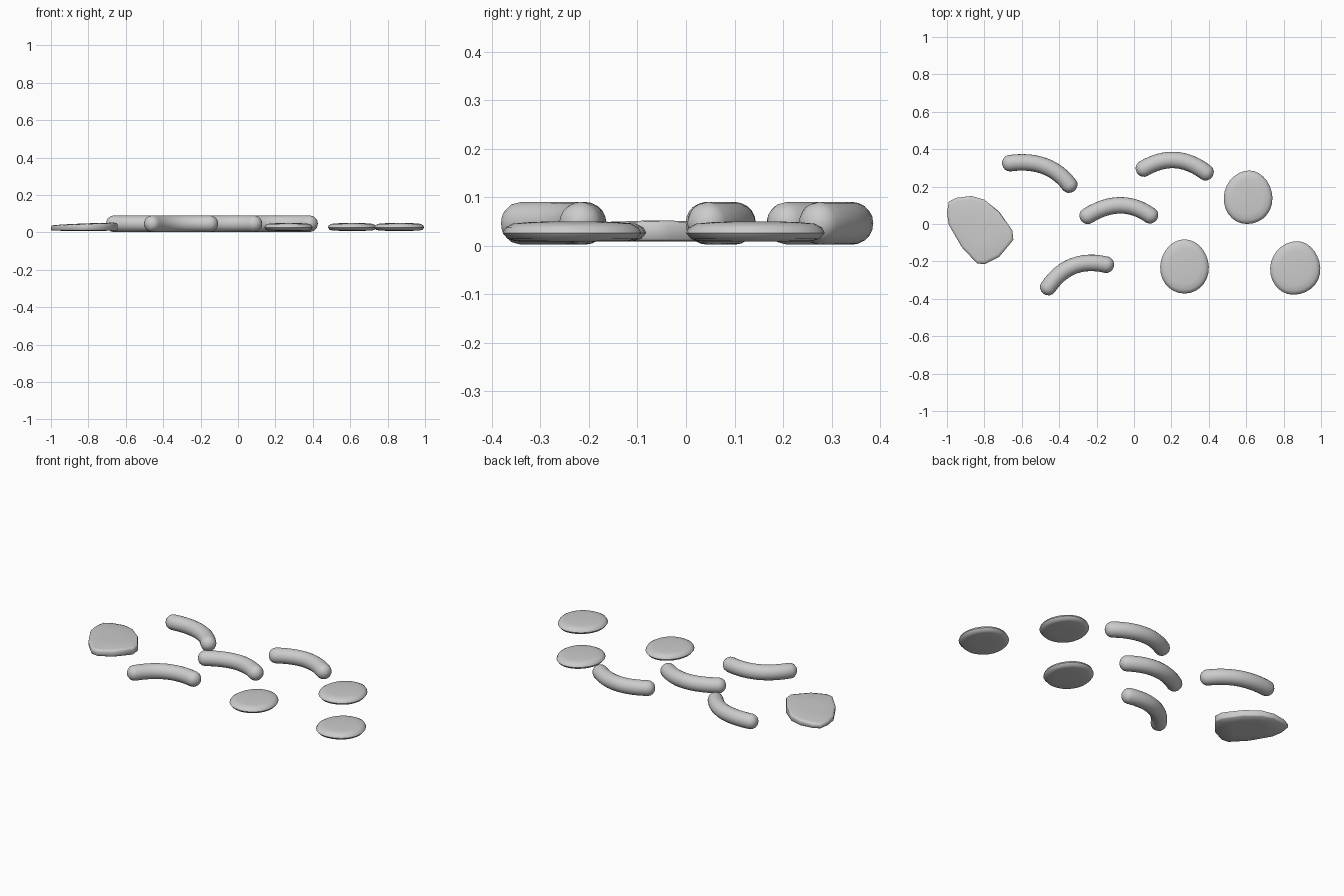
import bpy, bmesh, math
from mathutils import Vector

if "Cube" in bpy.data.objects:
    bpy.data.objects.remove(bpy.data.objects["Cube"], do_unlink=True)

grey = bpy.data.materials.new("plain_grey")
grey.use_nodes = True
colour = (0.6, 0.6, 0.6, 1)
grey.diffuse_color = colour
grey.node_tree.nodes["Principled BSDF"].inputs["Base Color"].default_value = colour


def loft(name, rings, angle):
    """Skin a list of closed rings, cap both ends and shade it."""
    bm = bmesh.new()
    loops = [[bm.verts.new(p) for p in ring] for ring in rings]
    n = len(loops[0])
    for a, b in zip(loops, loops[1:]):
        for i in range(n):
            j = (i + 1) % n
            bm.faces.new((a[i], a[j], b[j], b[i]))
    bm.faces.new(loops[0])
    bm.faces.new(loops[-1])
    bmesh.ops.recalc_face_normals(bm, faces=bm.faces)
    mesh = bpy.data.meshes.new(name)
    bm.to_mesh(mesh)
    bm.free()
    mesh.materials.append(grey)
    ob = bpy.data.objects.new(name, mesh)
    bpy.context.collection.objects.link(ob)
    bpy.ops.object.select_all(action='DESELECT')
    ob.select_set(True)
    bpy.context.view_layer.objects.active = ob
    bpy.ops.object.shade_smooth_by_angle(angle=math.radians(angle))


def sausage(name, start, mid, end, r=0.044, sides=20):
    """Bent tube through three points with rounded ends."""
    s, m, e = (Vector((*p, r + 0.002)) for p in (start, mid, end))
    c = 2 * m - (s + e) / 2
    stations = [(0, a) for a in (-85, -65, -45, -22)]
    stations += [(i / 12, 0) for i in range(13)]
    stations += [(1, a) for a in (22, 45, 65, 85)]
    rings = []
    for t, deg in stations:
        tangent = ((c - s) * (1 - t) + (e - c) * t).normalized()
        side = Vector((-tangent.y, tangent.x, 0))
        a = math.radians(deg)
        p = s * (1 - t) ** 2 + c * 2 * t * (1 - t) + e * t * t
        p = p + tangent * r * 0.92 * math.sin(a)
        rad = r * math.cos(a)
        rings.append([p + side * rad * math.cos(k * math.tau / sides)
                      + Vector((0, 0, rad * math.sin(k * math.tau / sides)))
                      for k in range(sides)])
    loft(name, rings, 60)


def patty(name, x, y, rx, ry, lean, n=28):
    """Flat round cake, slightly egg shaped, with a soft rim."""
    profile = [(0.4, 0.008), (0.8, 0.009), (0.93, 0.014), (1, 0.026),
               (0.96, 0.037), (0.86, 0.045), (0.65, 0.048), (0.3, 0.05)]
    rings = []
    for k, z in profile:
        ring = []
        for i in range(n):
            a = i * math.tau / n
            u, v = math.cos(a), math.sin(a)
            ring.append((x + k * rx * (u * (1 - 0.05 * v) + lean * v * (1 - abs(u))),
                         y + k * ry * v, z))
        rings.append(ring)
    loft(name, rings, 60)


def slab(name, outline, centre):
    """Rounded wedge with a steep wall and a gently domed, sloping top."""
    pts = [Vector(p) for p in outline]
    mid = Vector(centre)
    rings = []
    for k, z in ((0.5, 0.008), (0.97, 0.009), (1, 0.014), (1, 0.036),
                 (0.98, 0.042), (0.9, 0.045), (0.4, 0.047)):
        ring = []
        for p in pts:
            q = mid + (p - mid) * k
            tilt = 0.04 * (q.x - mid.x) if z > 0.03 else 0
            ring.append((q.x, q.y, z + tilt))
        rings.append(ring)
    loft(name, rings, 50)


# Bent sausages
sausage("sausage_back_right", (-0.665, 0.325), (-0.48, 0.31), (-0.345, 0.208))
sausage("sausage_middle", (-0.25, 0.042), (-0.075, 0.1), (0.088, 0.045))
sausage("sausage_back_left", (0.05, 0.295), (0.22, 0.342), (0.385, 0.275))
sausage("sausage_front", (-0.46, -0.34), (-0.325, -0.225), (-0.147, -0.218))

# Flat patties
patty("patty_back", 0.61, 0.143, 0.13, 0.143, 0.05)
patty("patty_front", 0.27, -0.227, 0.13, 0.145, 0.0)
patty("patty_side", 0.862, -0.235, 0.134, 0.143, 0.08)

# Wedge shaped slab
slab("slab", [(-0.99, 0.12), (-0.95, 0.14), (-0.87, 0.15), (-0.80, 0.13),
              (-0.72, 0.065), (-0.65, -0.035), (-0.645, -0.085), (-0.72, -0.175),
              (-0.80, -0.215), (-0.84, -0.21), (-0.92, -0.125), (-0.99, -0.005),
              (-1.0, 0.06)], (-0.83, -0.02))
